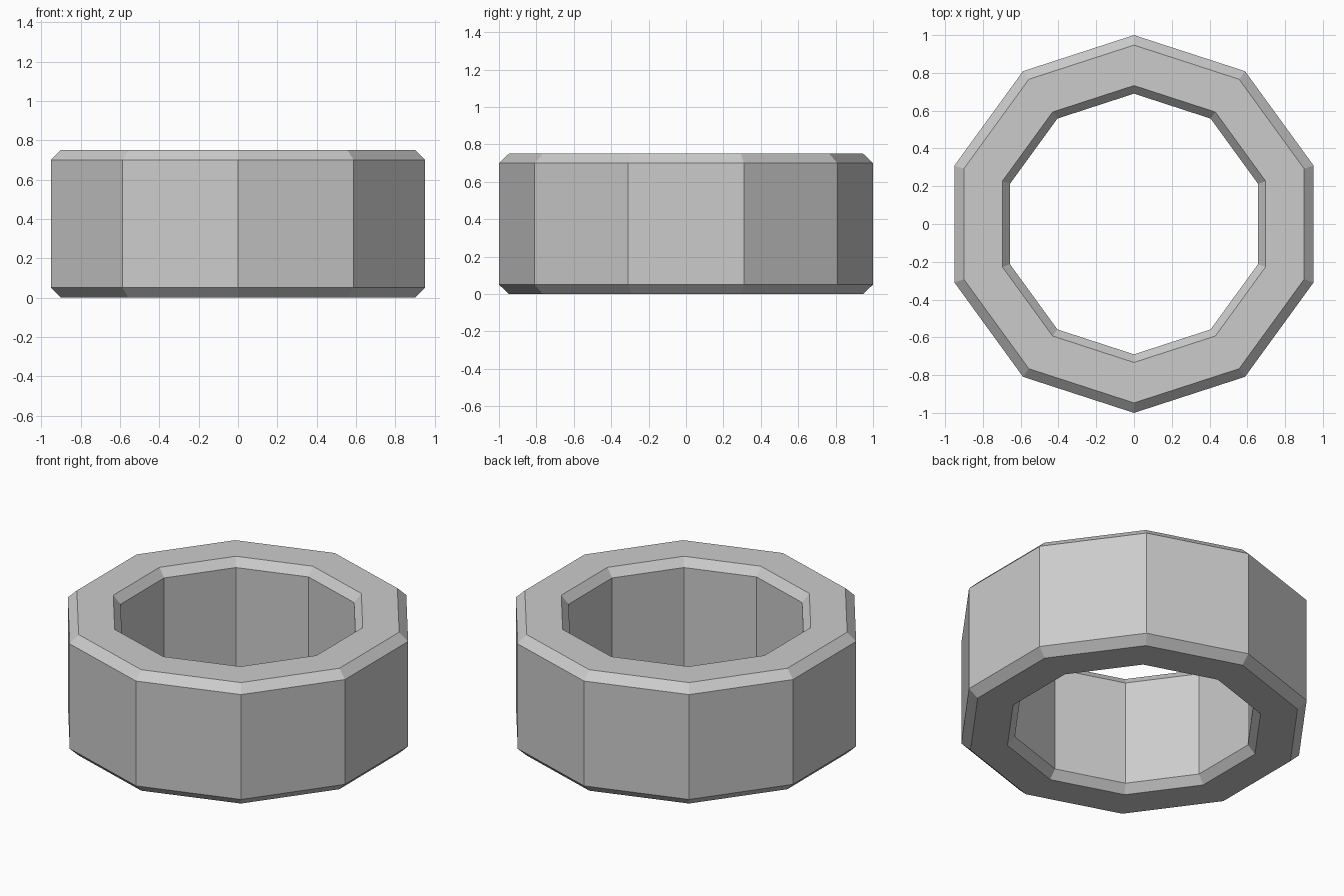
import bpy, bmesh
from math import sin, cos, pi

if "Cube" in bpy.data.objects:
    bpy.data.objects.remove(bpy.data.objects["Cube"])

SIDES = 10
# Chamfered ring cross-section: (corner radius, height)
PROFILE = [(1.0, 0.05), (1.0, 0.70), (0.947, 0.75), (0.733, 0.75),
           (0.69, 0.70), (0.69, 0.05), (0.733, 0.0), (0.947, 0.0)]

# Sweep the section around ten corners, with a corner on the y axis
bm = bmesh.new()
rings = []
for i in range(SIDES):
    a = pi / 2 + 2 * pi * i / SIDES
    rings.append([bm.verts.new((r * cos(a), r * sin(a), z)) for r, z in PROFILE])

n = len(PROFILE)
for i in range(SIDES):
    a, b = rings[i], rings[(i + 1) % SIDES]
    for j in range(n):
        k = (j + 1) % n
        bm.faces.new((a[j], b[j], b[k], a[k]))
bmesh.ops.recalc_face_normals(bm, faces=bm.faces)

mesh = bpy.data.meshes.new("ring_band")
bm.to_mesh(mesh)
bm.free()
bpy.context.collection.objects.link(bpy.data.objects.new("ring_band", mesh))
